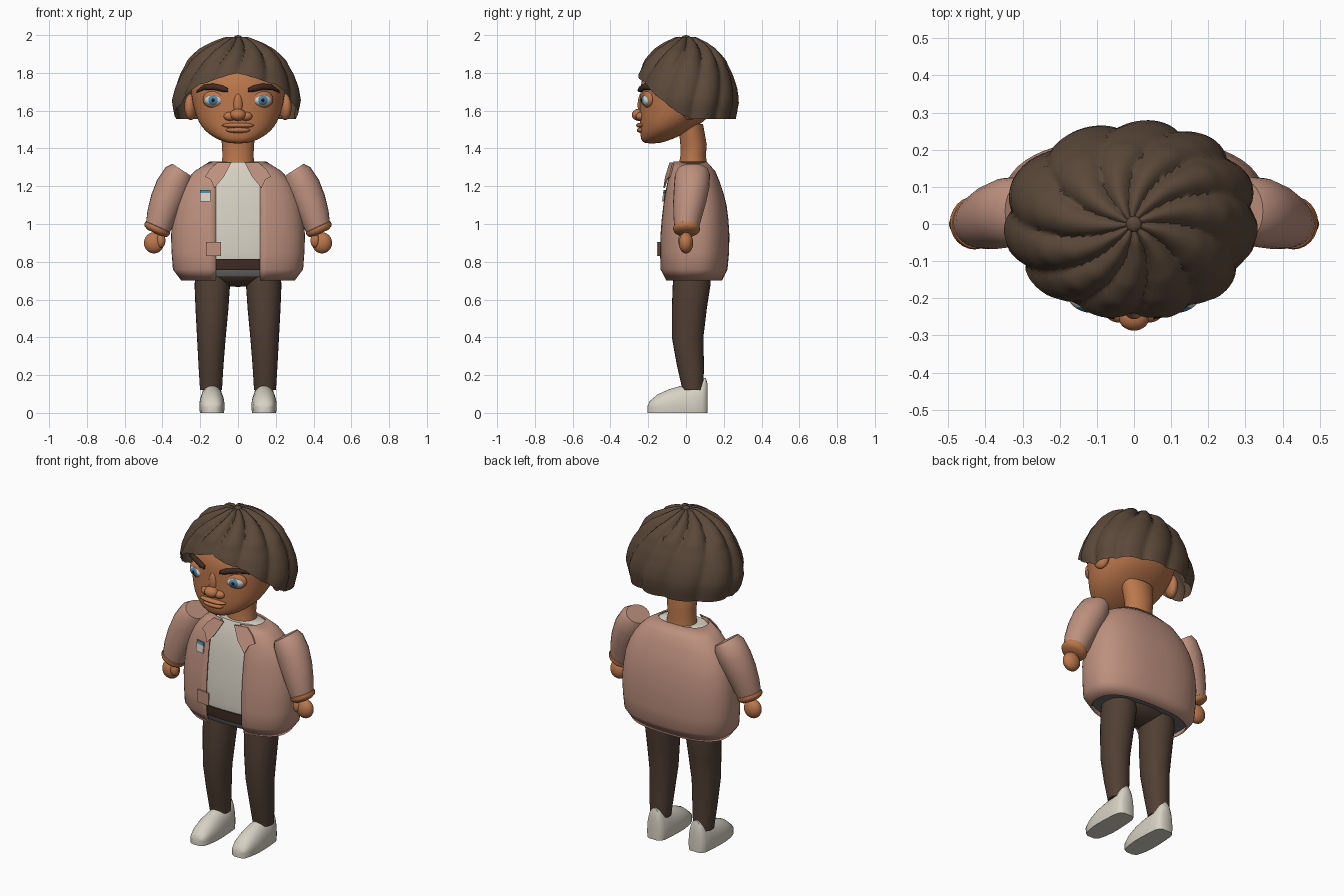
import bpy, bmesh, math
from mathutils import Vector, Matrix

if "Cube" in bpy.data.objects:
    bpy.data.objects.remove(bpy.data.objects["Cube"])

COLOURS = {
    "hair_brown": (.105, .066, .042), "skin": (.50, .185, .072), "jacket_pink": (.51, .28, .21),
    "off_white": (.68, .64, .55), "trouser_brown": (.082, .050, .034), "blue": (.07, .23, .40),
    "grey": (.15, .15, .145), "eye_white": (.60, .66, .68), "pupil_black": (.01, .01, .012),
    "dark_brown": (.05, .026, .017)}
MATS = {}
for key, col in COLOURS.items():
    MATS[key] = bpy.data.materials.new(key)
    MATS[key].diffuse_color = (*col, 1)


def finish(name, bm, mats, angle=40, subsurf=0):
    bmesh.ops.recalc_face_normals(bm, faces=bm.faces)
    me = bpy.data.meshes.new(name)
    bm.to_mesh(me)
    bm.free()
    for m in mats.split():
        me.materials.append(MATS[m])
    me.shade_smooth()
    me.set_sharp_from_angle(angle=math.radians(angle))
    ob = bpy.data.objects.new(name, me)
    bpy.context.collection.objects.link(ob)
    if subsurf:
        ob.modifiers.new("smooth", 'SUBSURF').levels = subsurf
        ob.modifiers["smooth"].render_levels = subsurf
    return ob


def loft(name, rings, mats, closed=True, caps=True, **kw):
    """Skin a list of equally long point rings."""
    bm = bmesh.new()
    vs = [[bm.verts.new(p) for p in r] for r in rings]
    n = len(vs[0])
    for a, b in zip(vs, vs[1:]):
        for i in range(n if closed else n - 1):
            j = (i + 1) % n
            bm.faces.new((a[i], a[j], b[j], b[i]))
    if caps:
        bm.faces.new(vs[0])
        bm.faces.new(vs[-1])
    return finish(name, bm, mats, **kw)


def blob(name, c, r, mats, yaw=0, seg=24):
    """Ellipsoid with its poles along y."""
    bm = bmesh.new()
    m = (Matrix.Translation(c) @ Matrix.Rotation(yaw, 4, 'Z') @ Matrix.Diagonal((*r, 1))
         @ Matrix.Rotation(math.pi / 2, 4, 'X'))
    bmesh.ops.create_uvsphere(bm, u_segments=seg, v_segments=seg * 2 // 3, radius=1, matrix=m)
    return finish(name, bm, mats, angle=180)


def spow(v, e):
    return math.copysign(abs(v) ** e, v)


def slab(row, p, n=40, gap=0, cx=0):
    """Horizontal superellipse ring; gap leaves the front open."""
    z, hx, yf, yb = row
    c, h = (yf + yb) / 2, (yb - yf) / 2
    a0 = math.asin((gap / hx) ** (p / 2)) if gap else 0
    pts = []
    for i in range(n):
        a = a0 + (2 * math.pi - 2 * a0) * i / (n - 1 if gap else n)
        pts.append((cx + hx * spow(math.sin(a), 2 / p), c - h * spow(math.cos(a), 2 / p), z))
    return pts


def lerp(table, t):
    for a, b in zip(table, table[1:]):
        if t <= b[0]:
            k = max(0, (t - a[0]) / (b[0] - a[0]))
            return [u + (v - u) * k for u, v in zip(a, b)]
    return table[-1]


def front_y(rows, p, x, z):
    _, hx, yf, yb = lerp(rows, z)
    c = (yf + yb) / 2
    return c - (c - yf) * max(0, 1 - abs(x / hx) ** p) ** (1 / p)


def oval(c, u, hu, hv, n=24):
    """Ring around c, spanned by u and the y axis."""
    c, u = Vector(c), Vector(u).normalized()
    return [c + u * hu * math.cos(2 * math.pi * i / n) + Vector((0, hv * math.sin(2 * math.pi * i / n), 0))
            for i in range(n)]


# head
HEAD = [(1.425, .05, -.225, -.14), (1.45, .115, -.24, -.07), (1.49, .175, -.243, .02), (1.54, .21, -.245, .09),
        (1.60, .232, -.245, .16), (1.68, .25, -.243, .20), (1.76, .25, -.243, .21), (1.85, .20, -.19, .17),
        (1.93, .10, -.10, .09)]
loft("head", [slab(r, 2.1) for r in HEAD], "skin", angle=180, subsurf=1)
loft("neck", [slab(r, 2) for r in [(1.30, .09, -.04, .115), (1.36, .082, -.03, .105),
                                   (1.42, .085, -.03, .11), (1.53, .10, -.04, .09)]], "skin")

# face features
blob("nose_tip", (0, -.25, 1.578), (.042, .037, .032), "skin")
blob("nose_bridge", (0, -.232, 1.63), (.026, .024, .065), "skin")
blob("upper_lip", (0, -.238, 1.522), (.085, .026, .014), "skin")
blob("lower_lip", (0, -.234, 1.497), (.065, .026, .016), "skin")
for s, side in ((-1, "right"), (1, "left")):
    blob(side + "_nostril", (s * .042, -.238, 1.57), (.034, .027, .024), "skin")
    blob(side + "_ear", (s * .25, .02, 1.62), (.032, .05, .07), "skin", yaw=s * .3)
    ey = front_y(HEAD, 2.1, .13, 1.655)
    blob(side + "_eyelid", (s * .13, ey + .012, 1.66), (.06, .024, .046), "skin", yaw=s * .35)
    eye = blob(side + "_eye", (s * .13, ey + .008, 1.655), (.049, .03, .031),
               "eye_white blue pupil_black", yaw=s * .35, seg=72)
    for f in eye.data.polygons:
        d = math.hypot(f.center.x - s * .132, f.center.z - 1.655)
        f.material_index = 0 if f.center.y > ey + .008 or d > .025 else 1 if d > .010 else 2
    brow = []
    for x, z, h in [(.052, 1.708, .010), (.08, 1.716, .017), (.13, 1.727, .017), (.18, 1.724, .014), (.22, 1.700, .006)]:
        brow.append(oval((s * x, front_y(HEAD, 2.1, x, z) - .004, z), (0, 0, 1), h, .014, 12))
    loft(side + "_eyebrow", brow, "dark_brown", angle=70)

# hair: swirling cap whose hairline rises over the face
PROFILE = [(0, 0, 1.99), (.12, .17, 1.987), (.25, .38, 1.955), (.4, .57, 1.918), (.55, .74, 1.865),
           (.7, .88, 1.79), (.82, .96, 1.72), (.92, 1.0, 1.65), (1, .94, 1.555)]
LINE = [(0, 1.80), (40, 1.735), (57, 1.67), (80, 1.59), (95, 1.555), (180, 1.555)]
HN, HT = 144, 28
rings = []
for k in range(1, HT + 1):
    ring = []
    for i in range(HN):
        a = 2 * math.pi * i / HN
        front = abs((math.degrees(a) + 180) % 360 - 180)
        t_end = 1
        rim = lerp(LINE, front)[1]
        while t_end > .3 and lerp(PROFILE, t_end)[2] < rim:
            t_end -= .004
        t = t_end * k / HT
        _, f, z = lerp(PROFILE, t)
        w = a + .7 * t
        lobe = abs(math.sin(5.5 * w + .5 * math.sin(2 * w))) ** .7 - .65
        f *= 1 + lobe * (.12 if t < .6 else .08) + .025 * math.sin(3 * a + 1)
        z += .025 * lobe * math.sin(min(1, t * 1.4) * math.pi)
        x = -.005 + .337 * f * math.sin(a)
        y = -.28 * f * math.cos(a)
        ring.append((x, max(y, -.252), min(z, 2)))
    rings.append(ring)
hair = loft("hair", rings, "hair_brown", caps=False, angle=60)
blob("hair_crown", (0, 0, 1.985), (.022, .022, .015), "hair_brown")

# jacket, open at the front, with the shirt inside
JACKET = [(.70, .30, -.11, .19), (.76, .345, -.14, .22), (.85, .352, -.142, .228), (.94, .355, -.14, .23),
          (1.02, .348, -.134, .225), (1.10, .335, -.125, .215), (1.16, .315, -.117, .20),
          (1.22, .285, -.105, .18), (1.28, .23, -.09, .155), (1.33, .15, -.07, .11)]
GAP = {1.33: .06, 1.28: .10}
jacket = loft("jacket", [slab(r, 2.5, 56, GAP.get(r[0], .118)) for r in JACKET], "jacket_pink",
              closed=False, caps=False)
sol = jacket.modifiers.new("thickness", 'SOLIDIFY')
sol.thickness, sol.offset = .008, -1


def inset(d, zs):
    out = []
    for z in zs:
        _, hx, yf, yb = lerp(JACKET, z)
        out.append(slab((z, hx - d, yf + d, yb - d), 2.5))
    return out


shirt = loft("shirt", inset(.02, [.72, .757, .85, .94, 1.02, 1.10, 1.16, 1.22, 1.28, 1.327]), "off_white grey")
for f in shirt.data.polygons:
    f.material_index = int(f.center.z < .757)
loft("belt", inset(.012, [.757, .765, .808, .815]), "dark_brown")


def plate(name, pts, mat, off=.012, thick=.008):
    rows = [[(x, front_y(JACKET, 2.5, x, z) - o, z) for x, z in pts] for o in (off - thick, off)]
    loft(name, rows, mat, angle=20)


def rect(x0, x1, z0, z1):
    return [(x0, z0), (x1, z0), (x1, z1), (x0, z1)]


# lapels, badge and pocket tab
for s, side in ((-1, "right"), (1, "left")):
    plate(side + "_lapel", [(s * x, z) for x, z in
          [(.035, 1.325), (.11, 1.325), (.15, 1.29), (.175, 1.25), (.145, 1.235), (.125, 1.19), (.075, 1.25)]],
          "jacket_pink", .016)
plate("badge", rect(-.20, -.145, 1.12, 1.165), "off_white", .014)
plate("badge_stripe", rect(-.20, -.145, 1.163, 1.18), "blue", .015)
plate("pocket_tab", rect(-.17, -.09, .83, .905), "jacket_pink", .014)

# arms
for s, side in ((-1, "right"), (1, "left")):
    SLEEVE = [((.295, .035, 1.285), (.84, .54), .062, .082), ((.312, .034, 1.26), (.86, .50), .082, .093),
              ((.345, .03, 1.195), (.90, .43), .092, .094), ((.378, .02, 1.12), (.93, .37), .088, .088),
              ((.405, .01, 1.045), (.93, .35), .079, .077), ((.423, .004, .985), (.91, .40), .069, .066)]
    loft(side + "_sleeve", [oval((s * c[0], c[1], c[2]), (s * u[0], 0, u[1]), hu, hv)
                            for c, u, hu, hv in SLEEVE], "jacket_pink")
    loft(side + "_cuff", [oval((s * x, .003, z), (s * .91, 0, .41), h, h * .98) for x, z, h in
                          [(.420, .99, .06), (.424, .984, .071), (.429, .972, .073), (.433, .961, .067), (.436, .95, .05)]],
         "skin")
    blob(side + "_hand", (s * .445, 0, .90), (.053, .038, .056), "skin")
    blob(side + "_thumb", (s * .408, -.018, .912), (.024, .024, .038), "skin")

# trousers and shoes
blob("hips", (0, .03, .775), (.235, .125, .108), "trouser_brown")
LEG = [(.12, .058, -.018, .092, .143), (.25, .066, -.048, .095, .143), (.40, .076, -.075, .092, .141),
       (.55, .087, -.075, .11, .138), (.68, .094, -.07, .13, .136), (.77, .092, -.06, .13, .13)]
SHOE = [(-.204, .022, .035), (-.192, .045, .062), (-.15, .059, .098), (-.09, .067, .125), (-.03, .067, .142),
        (.04, .063, .155), (.085, .058, .182), (.105, .047, .185), (.115, .03, .15)]
for s, side in ((-1, "right"), (1, "left")):
    loft(side + "_trouser_leg", [slab(r[:4], 2.1, 28, cx=s * r[4]) for r in LEG], "trouser_brown")
    shoe = []
    for y, hx, zt in SHOE:
        arc = [math.pi * i / 16 for i in range(17)]
        ring = [(s * .138 + hx * math.cos(a), y, .03 + (zt - .03) * math.sin(a) ** .9) for a in arc]
        ring += [(s * .138 - hx * .95, y, 0), (s * .138 + hx * .95, y, 0)]
        shoe.append(ring)
    loft(side + "_shoe", shoe, "off_white", angle=50)

for m in bpy.data.materials:
    if m.users and not m.is_grease_pencil:
        m.use_nodes = True
        m.node_tree.nodes["Principled BSDF"].inputs["Base Color"].default_value = m.diffuse_color
